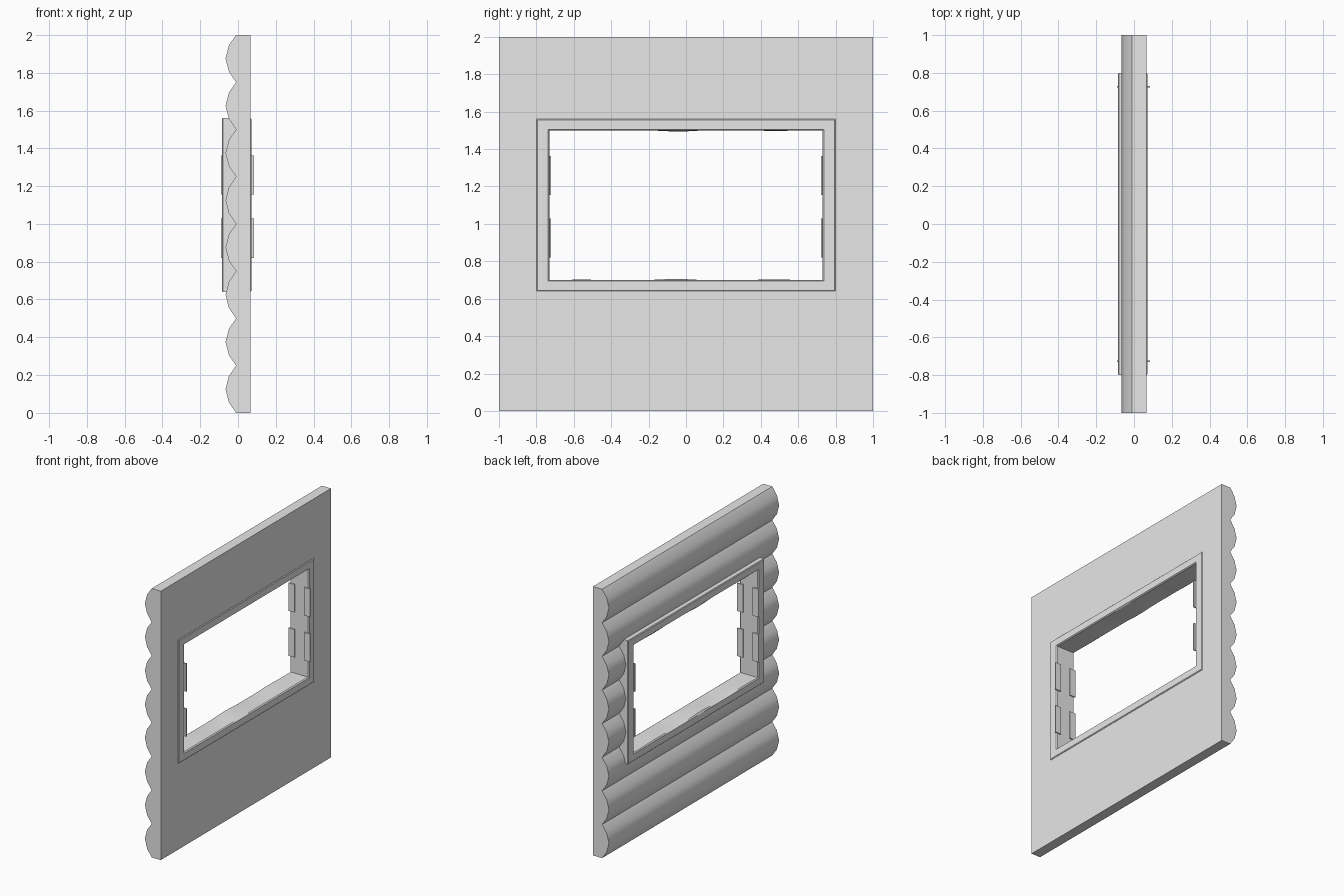
import bpy, bmesh, math

if "Cube" in bpy.data.objects:
    bpy.data.objects.remove(bpy.data.objects["Cube"])

grey = bpy.data.materials.new("plain_grey")
grey.diffuse_color = (0.8, 0.8, 0.8, 1)
grey.use_nodes = True
grey.node_tree.nodes["Principled BSDF"].inputs["Base Color"].default_value = grey.diffuse_color


def make_object(name, bm, smooth=None):
    bmesh.ops.recalc_face_normals(bm, faces=bm.faces)
    mesh = bpy.data.meshes.new(name)
    bm.to_mesh(mesh)
    bm.free()
    mesh.materials.append(grey)
    obj = bpy.data.objects.new(name, mesh)
    bpy.context.collection.objects.link(obj)
    if smooth:
        bpy.ops.object.select_all(action='DESELECT')
        obj.select_set(True)
        bpy.context.view_layer.objects.active = obj
        bpy.ops.object.shade_smooth_by_angle(angle=math.radians(smooth))
    return obj


def box(name, x0, x1, y0, y1, z0, z1):
    bm = bmesh.new()
    bmesh.ops.create_cube(bm, size=1)
    for v in bm.verts:
        v.co = ((x0 + x1) / 2 + v.co.x * (x1 - x0),
                (y0 + y1) / 2 + v.co.y * (y1 - y0),
                (z0 + z1) / 2 + v.co.z * (z1 - z0))
    return make_object(name, bm)


# Log wall: scalloped profile extruded along y
scallop = [(-0.01, 0), (-0.048, 0.055), (-0.066, 0.125), (-0.048, 0.195)]
profile = [(x, i * 0.25 + z) for i in range(8) for x, z in scallop]
profile += [(-0.01, 2), (0.065, 2), (0.065, 0)]
bm = bmesh.new()
face = bm.faces.new([bm.verts.new((x, -1, z)) for x, z in profile])
ext = bmesh.ops.extrude_face_region(bm, geom=[face])
for v in ext["geom"]:
    if isinstance(v, bmesh.types.BMVert):
        v.co.y = 1
wall = make_object("log_wall", bm)

# Window opening
cutter = box("opening_cutter", -0.5, 0.5, -0.76, 0.76, 0.67, 1.53)
cut = wall.modifiers.new("opening", 'BOOLEAN')
cut.object = cutter
cut.operation = 'DIFFERENCE'
cut.solver = 'EXACT'
bpy.context.view_layer.update()
cut_mesh = bpy.data.meshes.new_from_object(
    wall.evaluated_get(bpy.context.evaluated_depsgraph_get()))
wall.modifiers.clear()
wall.data = cut_mesh
bpy.data.objects.remove(cutter)
bpy.ops.object.select_all(action='DESELECT')
wall.select_set(True)
bpy.context.view_layer.objects.active = wall
bpy.ops.object.shade_smooth_by_angle(angle=math.radians(35))

# Window frame: mitred cross-section swept round the opening, rails slightly uneven
section = [(-0.08, 0), (-0.085, 0.08), (-0.085, 0.9), (-0.078, 1), (-0.01, 1),
           (0.063, 1), (0.071, 0.9), (0.071, 0.08), (0.066, 0)]
corners = [(-1, -1), (1, -1), (1, 1), (-1, 1)]
STEPS = 20
bm = bmesh.new()
rings = []
for c in range(4):
    (ay, az), (by, bz) = corners[c], corners[(c + 1) % 4]
    for s in range(STEPS):
        t = s / STEPS
        u, w = ay + (by - ay) * t, az + (bz - az) * t
        wave = 0.006 * math.sin(t * math.pi) * math.sin(t * 17 + c) if az == bz else 0
        ring = []
        for k, (x, d) in enumerate(section):
            z = 1.1 + w * (0.46 - 0.06 * d)
            if k in (3, 4):
                z += wave
            ring.append(bm.verts.new((x, u * (0.8 - 0.07 * d), z)))
        rings.append(ring)
for i, a in enumerate(rings):
    b = rings[(i + 1) % len(rings)]
    for k in range(len(section)):
        j = (k + 1) % len(section)
        bm.faces.new((a[k], a[j], b[j], b[k]))
make_object("window_frame", bm, 30)

# Hinge plates on both jambs, inside and outside
for side, sname in ((-1, "left"), (1, "right")):
    y0, y1 = sorted((side * 0.722, side * 0.731))
    for z0, level in ((0.82, "lower"), (1.155, "upper")):
        for x0, x1, place in ((-0.09, -0.042, "outer"), (0.037, 0.085, "inner")):
            box(f"hinge_plate_{sname}_{level}_{place}", x0, x1, y0, y1, z0, z0 + 0.208)
